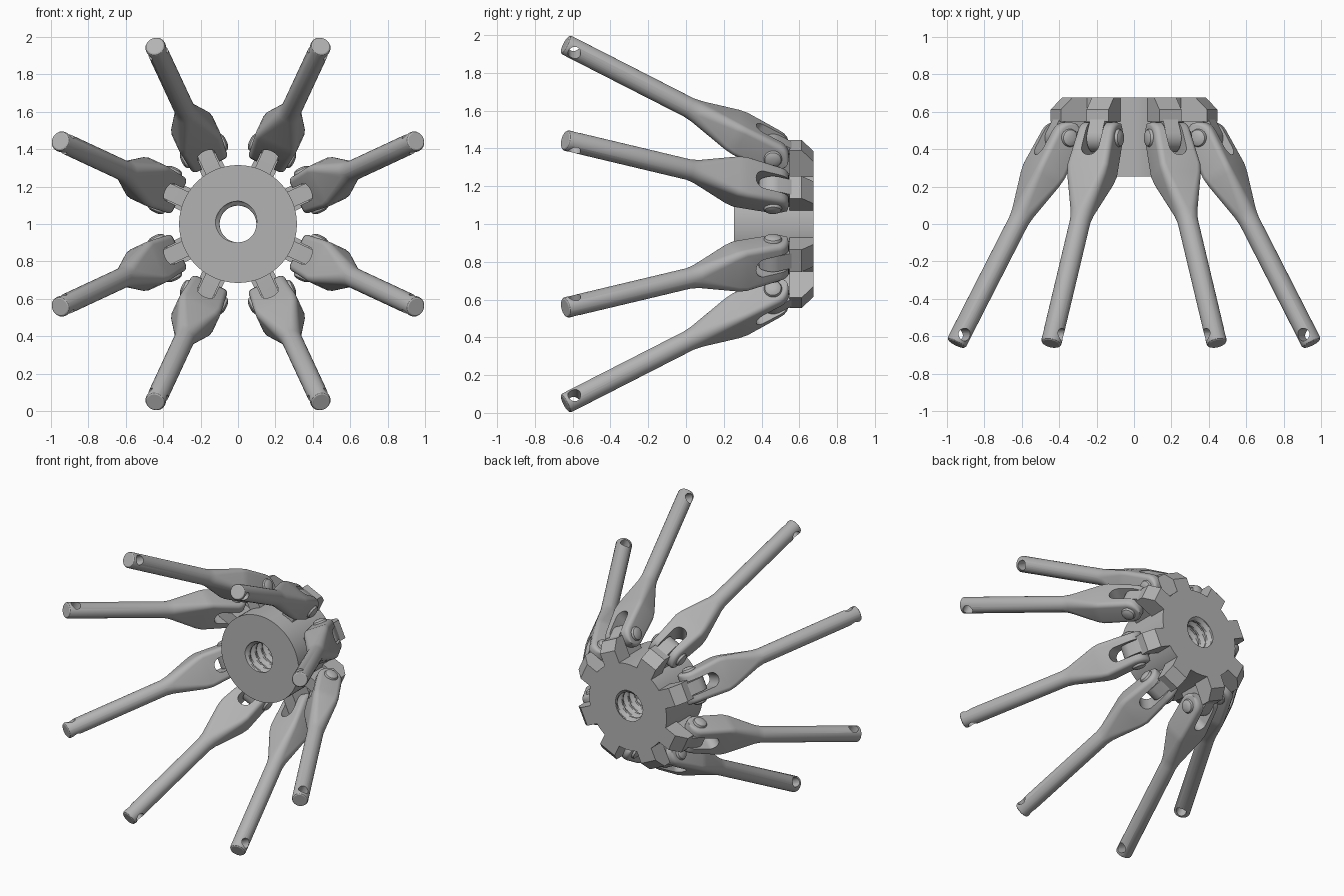
import bpy, bmesh
from math import sin, cos, pi, radians, hypot
from mathutils import Matrix, Vector

old = bpy.data.objects.get("Cube")
if old:
    bpy.data.objects.remove(old, do_unlink=True)

steel = bpy.data.materials.new("grey_steel")
steel.use_nodes = True
steel.diffuse_color = (0.45, 0.45, 0.45, 1)
steel.node_tree.nodes["Principled BSDF"].inputs["Base Color"].default_value = (0.45, 0.45, 0.45, 1)

HUB_R, FRONT, BACK = 0.315, 0.255, 0.675
PIVOT_R, PIVOT_Y = 0.43, 0.46
LENGTH, ROD_R, TILT = 1.263, 0.055, 29.4


def make(name, bm, smooth=True):
    bmesh.ops.recalc_face_normals(bm, faces=bm.faces)
    mesh = bpy.data.meshes.new(name)
    bm.to_mesh(mesh)
    bm.free()
    mesh.materials.append(steel)
    ob = bpy.data.objects.new(name, mesh)
    bpy.context.collection.objects.link(ob)
    if smooth:
        shade(ob)
    return ob


def activate(ob):
    bpy.ops.object.select_all(action='DESELECT')
    ob.select_set(True)
    bpy.context.view_layer.objects.active = ob


def shade(ob):
    activate(ob)
    bpy.ops.object.shade_smooth_by_angle(angle=radians(28))


def loft(rings, closed=False):
    """Skin rings of points; cap the ends or join last to first."""
    bm = bmesh.new()
    rows = [[bm.verts.new(p) for p in ring] for ring in rings]
    pairs = list(zip(rows, rows[1:])) + ([(rows[-1], rows[0])] if closed else [])
    for a, b in pairs:
        n = len(a)
        for i in range(n):
            j = (i + 1) % n
            bm.faces.new((a[i], a[j], b[j], b[i]))
    if not closed:
        bm.faces.new(rows[0])
        bm.faces.new(rows[-1])
    return bm


def plate(profile, width):
    """Extrude a (radius, y) outline along the tangent."""
    return loft([[(x, y, r) for r, y in profile] for x in (-width / 2, width / 2)])


def rounded_rect(s, a, b, corner):
    """Arm cross-section at distance s from the pivot."""
    corner = min(corner, a, b)
    pts = []
    for k, (sx, sz) in enumerate(((1, 1), (-1, 1), (-1, -1), (1, -1))):
        for i in range(8):
            t = (k + i / 7 * 0.98 + 0.01) * pi / 2
            pts.append((sx * (a - corner) + corner * cos(t), -s,
                        sz * (b - corner) + corner * sin(t)))
    return pts


def cut(target, cutter):
    cutter.hide_render = True
    mod = target.modifiers.new("cut", 'BOOLEAN')
    mod.operation = 'DIFFERENCE'
    mod.solver = 'EXACT'
    mod.object = cutter
    activate(target)
    bpy.ops.object.modifier_apply(modifier=mod.name)
    bpy.data.objects.remove(cutter, do_unlink=True)


# Hub with a threaded bore
SEG, PITCH, ROWS = 64, 0.07, 60


def ring(radius, y):
    return [(radius * cos(2 * pi * i / SEG), y, 1 + radius * sin(2 * pi * i / SEG))
            for i in range(SEG)]


def thread_row(y):
    pts = []
    for i in range(SEG):
        phase = (y / PITCH + i / SEG) % 1
        wave = abs(phase * 2 - 1)
        radius = 0.098 + 0.024 * min(1, max(0, wave * 2 - 0.5))
        t = 2 * pi * i / SEG
        pts.append((radius * cos(t), y, 1 + radius * sin(t)))
    return pts


bore = [thread_row(BACK + (FRONT - BACK) * k / ROWS) for k in range(ROWS + 1)]
make("hub", loft([ring(HUB_R, FRONT), ring(HUB_R, BACK)] + bore, closed=True))

# Arm: fork end, flare and round rod
fork_end = [rounded_rect(0.085 * -sin(t), 0.107, 0.085 * cos(t), 0.03)
            for t in [radians(d) for d in (86, 75, 60, 45, 30, 15)]]
body = [rounded_rect(0, 0.107, 0.085, 0.03),
        rounded_rect(0.2, 0.12, 0.087, 0.03),
        rounded_rect(0.25, 0.114, 0.084, 0.035),
        rounded_rect(0.46, 0.062, 0.059, 0.054),
        rounded_rect(0.51, ROD_R, ROD_R, ROD_R),
        rounded_rect(LENGTH - 0.012, ROD_R, ROD_R, ROD_R),
        rounded_rect(LENGTH - 0.004, 0.051, 0.051, 0.051),
        rounded_rect(LENGTH, 0.044, 0.044, 0.044)]
arm = make("arm", loft(fork_end + body), smooth=False)

# Round-ended slot for the tongue, and the cross hole near the tip
slot_w, slot_s = 0.05, 0.1
slot = [(slot_w, 0.2), (-slot_w, 0.2)]
slot += [(-slot_w * cos(pi * i / 16), -slot_s - slot_w * sin(pi * i / 16)) for i in range(17)]
cut(arm, make("slot_cutter", loft([[(x, y, z) for x, y in slot] for z in (-0.2, 0.2)]), False))
hole = [(-1.207 + 0.034 * cos(pi * i / 12), 0.034 * sin(pi * i / 12)) for i in range(24)]
cut(arm, make("hole_cutter", loft([[(x, y, z) for y, z in hole] for x in (-0.2, 0.2)]), False))
shade(arm)

# Pivot pin with domed heads
half = [(0.132, 0.012), (0.129, 0.03), (0.122, 0.043), (0.112, 0.048), (0.1, 0.048), (0.1, 0.034)]
pin_profile = half + [(-x, r) for x, r in reversed(half)]
pin = make("pin", loft([[(x, r * cos(pi * i / 12), r * sin(pi * i / 12)) for i in range(24)]
                        for x, r in pin_profile]))

# Hub tooth and the tongue that fits the fork
tooth = make("tooth", plate([(0.29, 0.548), (0.461, 0.548), (0.461, 0.612),
                             (0.395, BACK), (0.29, BACK)], 0.13), False)
outline = [(0.29, 0.56), (0.29, 0.385)]
outline += [(PIVOT_R + 0.075 * sin(pi * i / 16), PIVOT_Y - 0.075 * cos(pi * i / 16))
            for i in range(11)] + [(0.46, 0.56)]
tongue = make("tongue", plate(outline, 0.088))

# Place eight sets around the hub
swing = Matrix.Translation((0, PIVOT_Y, PIVOT_R)) @ Matrix.Rotation(radians(-TILT), 4, 'X')
for n, angle in enumerate([s * a for a in (25, 65, 115, 155) for s in (1, -1)]):
    around = Matrix.Translation((0, 0, 1)) @ Matrix.Rotation(radians(angle), 4, 'Y')
    for part, local in ((arm, swing), (pin, swing), (tooth, Matrix()), (tongue, Matrix())):
        ob = part
        if n:
            ob = part.copy()
            ob.name = f"{part.name.split('.')[0]}_{n + 1}"
            bpy.context.collection.objects.link(ob)
        ob.matrix_world = around @ local
